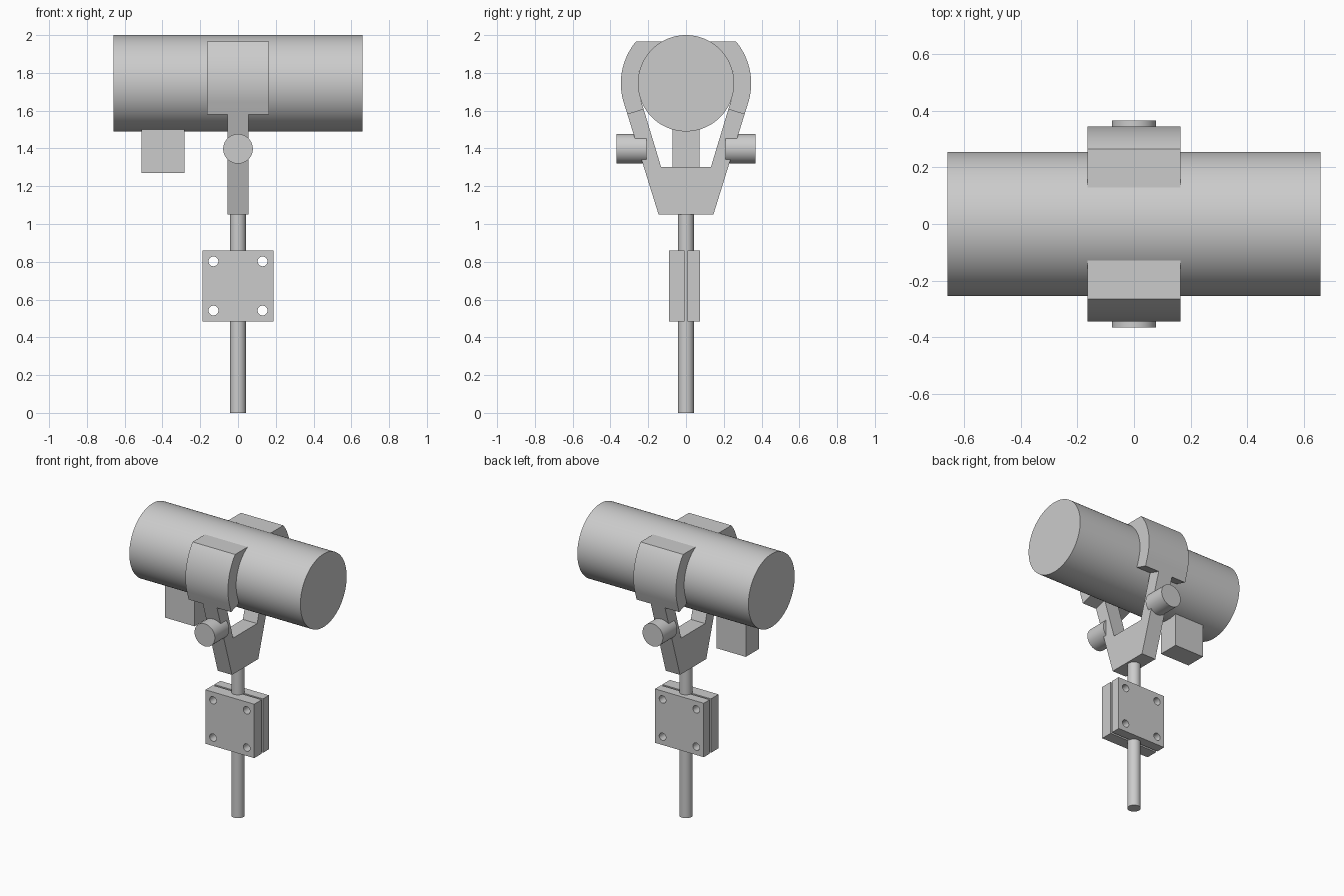
import bpy, bmesh
from math import sin, cos, asin, pi, radians
from mathutils import Matrix

cube = bpy.data.objects.get("Cube")
if cube:
    bpy.data.objects.remove(cube, do_unlink=True)

grey = bpy.data.materials.new("plain_grey")
grey.use_nodes = True
colour = (0.6, 0.6, 0.6, 1)
grey.diffuse_color = colour
grey.node_tree.nodes["Principled BSDF"].inputs["Base Color"].default_value = colour


def finish(name, bm):
    """Turn a bmesh into a grey object with sharp edges kept."""
    bmesh.ops.recalc_face_normals(bm, faces=bm.faces)
    mesh = bpy.data.meshes.new(name)
    bm.to_mesh(mesh)
    bm.free()
    mesh.materials.append(grey)
    obj = bpy.data.objects.new(name, mesh)
    bpy.context.collection.objects.link(obj)
    bpy.ops.object.select_all(action='DESELECT')
    obj.select_set(True)
    bpy.context.view_layer.objects.active = obj
    bpy.ops.object.shade_smooth_by_angle(angle=radians(30))
    return obj


def cylinder(name, radius, length, centre, axis='Z', sides=64):
    turn = {'X': Matrix.Rotation(pi / 2, 4, 'Y'),
            'Y': Matrix.Rotation(pi / 2, 4, 'X'),
            'Z': Matrix.Identity(4)}[axis]
    bm = bmesh.new()
    bmesh.ops.create_cone(bm, cap_ends=True, segments=sides, radius1=radius, radius2=radius,
                          depth=length, matrix=Matrix.Translation(centre) @ turn)
    return finish(name, bm)


def box(name, size, centre):
    bm = bmesh.new()
    bmesh.ops.create_cube(bm, size=1, matrix=Matrix.Translation(centre) @ Matrix.Diagonal((*size, 1)))
    return finish(name, bm)


def extrude_x(name, profile, half_width):
    """Extrude a (y, z) outline evenly either side of x = 0."""
    bm = bmesh.new()
    face = bm.faces.new([bm.verts.new((-half_width, y, z)) for y, z in profile])
    new = bmesh.ops.extrude_face_region(bm, geom=[face])["geom"]
    verts = [v for v in new if isinstance(v, bmesh.types.BMVert)]
    bmesh.ops.translate(bm, verts=verts, vec=(2 * half_width, 0, 0))
    return finish(name, bm)


def drilled_plate(name, half, y0, y1, z):
    """Square plate with a hole near each corner, from a filled 2D curve."""
    curve = bpy.data.curves.new(name, 'CURVE')
    curve.dimensions = '2D'
    curve.fill_mode = 'BOTH'
    curve.extrude = (y1 - y0) / 2
    loops = [[(-half, -half), (half, -half), (half, half), (-half, half)]]
    for cx in (-HOLE, HOLE):
        for cy in (-HOLE, HOLE):
            loops.append([(cx + 0.026 * cos(i * pi / 12), cy + 0.026 * sin(i * pi / 12))
                          for i in range(24)])
    for loop in loops:
        spline = curve.splines.new('POLY')
        spline.points.add(len(loop) - 1)
        for p, (x, y) in zip(spline.points, loop):
            p.co = (x, y, 0, 1)
        spline.use_cyclic_u = True
    temp = bpy.data.objects.new(name + "_outline", curve)
    bpy.context.collection.objects.link(temp)
    bpy.context.view_layer.update()
    mesh = bpy.data.meshes.new_from_object(temp.evaluated_get(bpy.context.evaluated_depsgraph_get()))
    bm = bmesh.new()
    bm.from_mesh(mesh)
    bpy.data.objects.remove(temp, do_unlink=True)
    bpy.data.meshes.remove(mesh)
    bmesh.ops.remove_doubles(bm, verts=bm.verts, dist=0.0001)
    bm.transform(Matrix.Translation((0, (y0 + y1) / 2, z)) @ Matrix.Rotation(pi / 2, 4, 'X'))
    return finish(name, bm)


HOLE = 0.13
AXIS_Z = 1.745               # height of the barrel axis
INNER, OUTER = 0.255, 0.345  # jaw radii
TILT = radians(17.3)         # lean of the fork arms

# Barrel and the block beneath it
cylinder("barrel", INNER, 1.32, (0, 0, AXIS_Z), 'X', 96)
box("under_block", (0.228, 0.144, 0.27), (-0.398, 0, 1.405))

# Pole and its pair of clamping plates
cylinder("pole", 0.0425, 1.06, (0, 0, 0.53))
drilled_plate("front_plate", 0.188, -0.09, -0.007, 0.672)
drilled_plate("back_plate", 0.188, 0.007, 0.073, 0.672)


def arm_point(radius, drop):
    """Point on the straight line that leaves a jaw arc at the arm tilt."""
    return (radius * cos(TILT) - drop * sin(TILT),
            AXIS_Z - radius * sin(TILT) - drop * cos(TILT))


def arc(radius):
    top = asin(0.22 / radius)
    steps = 20
    angles = [-TILT + (top + TILT) * i / steps for i in range(steps + 1)]
    return [(radius * cos(a), AXIS_Z + radius * sin(a)) for a in angles]


# Curved jaws and knobs, one on each side
END = 0.065
jaw = [arm_point(OUTER, END)] + arc(OUTER) + arc(INNER)[::-1] + [arm_point(INNER, END)]
for side, s in (("front", -1), ("back", 1)):
    extrude_x(side + "_jaw", [(s * y, z) for y, z in jaw], 0.164)
    cylinder(side + "_knob", 0.0785, 0.158, (0, s * 0.288, 1.398), 'Y')

# Forked yoke joining the pole to both jaws
half = [(0.145, 1.05), arm_point(OUTER, END), arm_point(INNER, END), (0.132, 1.302)]
extrude_x("yoke", half + [(-y, z) for y, z in reversed(half)], 0.055)
